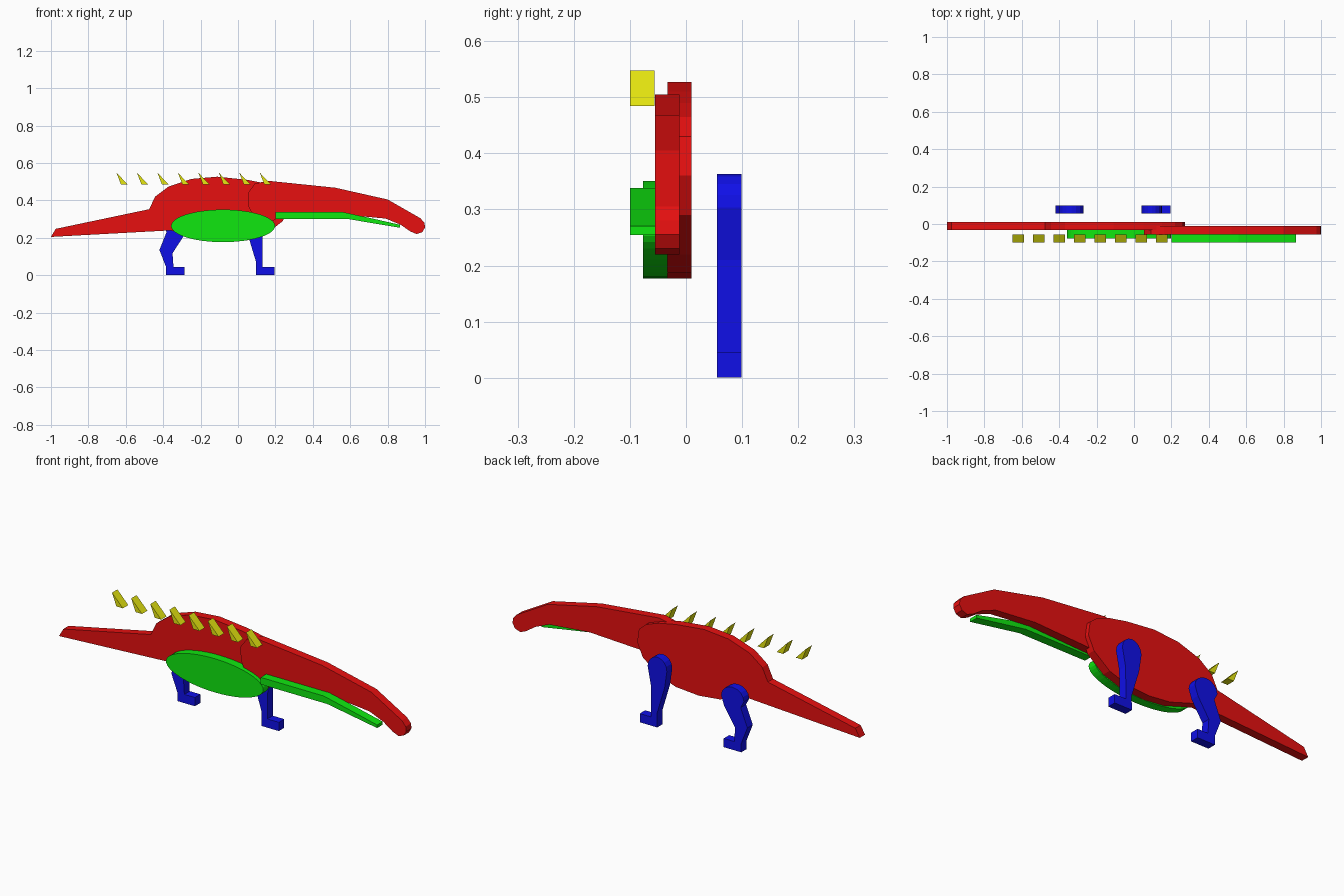
import bpy, bmesh, math


def material(name, rgb):
    m = bpy.data.materials.new(name)
    m.diffuse_color = (*rgb, 1)
    return m


RED = material("red", (0.8, 0.005, 0.005))
GREEN = material("green", (0.005, 0.8, 0.005))
BLUE = material("blue", (0.005, 0.005, 0.8))
YELLOW = material("yellow", (0.8, 0.8, 0.005))


def slab(name, outline, y0, y1, mat):
    """Extrude an x-z outline from y0 to y1."""
    bm = bmesh.new()
    face = bm.faces.new([bm.verts.new((x, y0, z)) for x, z in outline])
    ext = bmesh.ops.extrude_face_region(bm, geom=[face])
    moved = [v for v in ext["geom"] if isinstance(v, bmesh.types.BMVert)]
    bmesh.ops.translate(bm, verts=moved, vec=(0, y1 - y0, 0))
    bmesh.ops.recalc_face_normals(bm, faces=bm.faces)
    me = bpy.data.meshes.new(name)
    bm.to_mesh(me)
    bm.free()
    me.materials.append(mat)
    ob = bpy.data.objects.new(name, me)
    bpy.context.collection.objects.link(ob)
    return ob


def arc(cx, cz, rx, rz, a0, a1, n):
    angles = [math.radians(a0 + (a1 - a0) * i / n) for i in range(n + 1)]
    return [(cx + rx * math.cos(a), cz + rz * math.sin(a)) for a in angles]


# Body with tail
slab("body_and_tail", [
    (-1, 0.205), (-0.975, 0.248), (-0.475, 0.353), (-0.443, 0.42),
    (-0.37, 0.475), (-0.25, 0.515), (-0.11, 0.527), (0.05, 0.51),
    (0.15, 0.49), (0.22, 0.465), (0.262, 0.43), (0.272, 0.36),
    (0.24, 0.29), (0.15, 0.22), (0.05, 0.187), (-0.08, 0.177),
    (-0.2, 0.19), (-0.3, 0.222), (-0.36, 0.24)], -0.033, 0.01, RED)

# Neck with head
slab("neck_and_head", [
    (0.16, 0.505), (0.52, 0.468), (0.80, 0.405), (0.975, 0.305),
    (0.997, 0.28), (1, 0.255), (0.985, 0.23), (0.955, 0.22),
    (0.92, 0.235), (0.87, 0.27), (0.79, 0.303), (0.56, 0.325),
    (0.22, 0.31), (0.14, 0.265), (0.085, 0.31), (0.055, 0.37),
    (0.053, 0.44), (0.09, 0.49)], -0.055, -0.012, RED)

# Belly and throat plates
slab("belly", arc(-0.08, 0.264, 0.278, 0.087, 0, 352.5, 47), -0.077, -0.033, GREEN)
slab("throat", [
    (0.2, 0.302), (0.2, 0.338), (0.56, 0.338), (0.72, 0.303),
    (0.865, 0.27), (0.865, 0.254), (0.58, 0.302)], -0.1, -0.055, GREEN)

# Legs with rounded hips
slab("hind_leg", [
    (-0.385, 0), (-0.285, 0), (-0.285, 0.045), (-0.345, 0.045),
    (-0.35, 0.118), (-0.287, 0.215)]
    + arc(-0.335, 0.265, 0.065, 0.058, 0, 180, 8)
    + [(-0.382, 0.23), (-0.42, 0.135), (-0.385, 0.045)], 0.055, 0.099, BLUE)
slab("fore_leg", [
    (0.095, 0), (0.195, 0), (0.195, 0.045), (0.13, 0.045),
    (0.13, 0.1), (0.132, 0.21)]
    + arc(0.095, 0.303, 0.055, 0.06, 0, 180, 8)
    + [(0.053, 0.215), (0.097, 0.07)], 0.055, 0.099, BLUE)

# Row of back spines
for i in range(8):
    x = -0.65 + 0.1095 * i
    slab(f"spine_{i + 1}", [(x, 0.548), (x + 0.062, 0.484), (x + 0.025, 0.484)],
         -0.1, -0.056, YELLOW)
